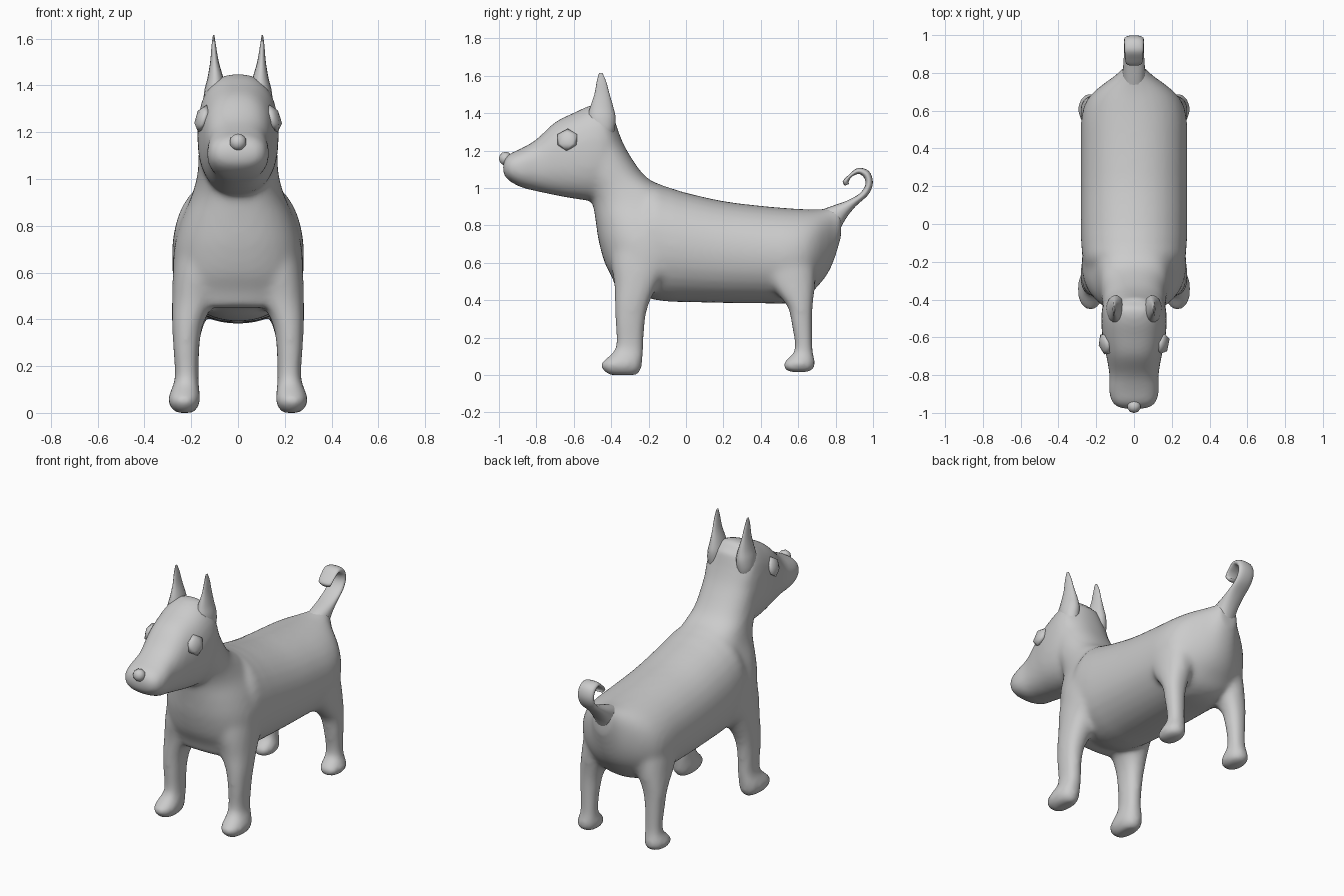
import bpy, bmesh, math


def spline(rows, steps):
    """Catmull-Rom resampling of section rows."""
    out = []
    for i in range(len(rows) - 1):
        p = [rows[max(0, min(len(rows) - 1, i + k))] for k in (-1, 0, 1, 2)]
        for s in range(steps):
            t = s / steps
            out.append([0.5 * (2 * b + (c - a) * t + (2 * a - 5 * b + 4 * c - d) * t * t
                               + (3 * b - a - 3 * c + d) * t ** 3) for a, b, c, d in zip(*p)])
    return out + [list(rows[-1])]


def loft(bm, rows, power=2.4, n=32, steps=4, mirror=False):
    """Each row: (yA, zA, yB, zB, x0, x1) = two opposite edge points and an x range."""
    rings = []
    for ya, za, yb, zb, x0, x1 in spline(rows, steps):
        ring = []
        for k in range(n):
            a = 2 * math.pi * k / n
            c, s = math.cos(a), math.sin(a)
            c = math.copysign(abs(c) ** (2 / power), c)
            s = math.copysign(abs(s) ** (2 / power), s)
            x = (x0 + x1) / 2 + c * (x1 - x0) / 2
            y = (ya + yb) / 2 + s * (yb - ya) / 2
            z = (za + zb) / 2 + s * (zb - za) / 2
            ring.append(bm.verts.new((-x if mirror else x, y, z)))
        rings.append(ring)
    for r, q in zip(rings, rings[1:]):
        for k in range(n):
            bm.faces.new((r[k], r[(k + 1) % n], q[(k + 1) % n], q[k]))
    bm.faces.new(rings[0])
    bm.faces.new(rings[-1])


def finish(bm, name):
    bmesh.ops.recalc_face_normals(bm, faces=bm.faces[:])
    for f in bm.faces:
        f.smooth = True
    me = bpy.data.meshes.new(name)
    bm.to_mesh(me)
    bm.free()
    ob = bpy.data.objects.new(name, me)
    bpy.context.collection.objects.link(ob)
    return ob


def along_y(rows):   # (y, z bottom, z top, half width)
    return [(y, a, y, b, -w, w) for y, a, b, w in rows]


def along_z(rows):   # (z, y front, y back, x inner, x outer)
    return [(a, z, b, z, x0, x1) for z, a, b, x0, x1 in rows]


# Body: torso, neck, head and legs fused into one skin
bm = bmesh.new()
torso = [(-.32, .46, .85, .24), (-.2, .41, 1.02, .27), (-.1, .393, 1.005, .28), (0, .39, .975, .282),
         (.2, .385, .93, .282), (.4, .383, .905, .282), (.55, .383, .892, .28),
         (.64, .41, .887, .258), (.7, .47, .886, .212), (.75, .53, .89, .15),
         (.79, .61, .897, .095), (.83, .74, .902, .057)]
loft(bm, along_y(torso), 2.15)

neck = [(.45, -.37, -.15, .22), (.52, -.395, -.05, .265), (.6, -.435, 0, .278), (.72, -.468, .03, .272),
        (.82, -.483, .02, .245), (.92, -.5, -.02, .202), (1.0, -.53, -.12, .178),
        (1.07, -.57, -.225, .17), (1.2, -.6, -.315, .165), (1.3, -.58, -.36, .15),
        (1.4, -.55, -.39, .11)]
loft(bm, along_z([(z, a, b, -w, w) for z, a, b, w in neck]), 2.3)

head = [(-.978, 1.075, 1.14, .07), (-.948, 1.04, 1.18, .115), (-.88, 1.003, 1.212, .133),
        (-.8, .983, 1.26, .13), (-.7, .961, 1.352, .147), (-.6, .943, 1.402, .167),
        (-.5, .933, 1.445, .174), (-.43, .96, 1.437, .165), (-.38, 1.05, 1.32, .14)]
loft(bm, along_y(head), 2.4)

front_leg = [(.0, -.41, -.26, .19, .265), (.025, -.445, -.24, .17, .29), (.06, -.457, -.235, .16, .299),
             (.095, -.42, -.23, .165, .288), (.15, -.375, -.226, .168, .27), (.28, -.378, -.22, .165, .277),
             (.38, -.38, -.198, .148, .282), (.48, -.383, -.15, .1, .282), (.6, -.4, -.08, .05, .278),
             (.72, -.4, -.02, .0, .262), (.8, -.36, -.08, 0, .22)]
hind_leg = [(.015, .55, .66, .19, .265), (.035, .522, .685, .17, .29), (.065, .52, .69, .163, .297),
            (.09, .545, .687, .167, .285), (.14, .582, .677, .172, .27), (.28, .563, .675, .165, .277),
            (.37, .54, .678, .148, .282), (.48, .45, .69, .1, .28), (.6, .38, .69, .05, .272),
            (.7, .4, .66, 0, .25)]
for flip in (False, True):
    loft(bm, along_z(front_leg), 2.3, mirror=flip)
    loft(bm, along_z(hind_leg), 2.3, mirror=flip)
body = finish(bm, "body")
rem = body.modifiers.new("fuse", 'REMESH')
rem.mode = 'VOXEL'
rem.voxel_size = 0.014
rem.use_smooth_shade = True
smo = body.modifiers.new("soften", 'SMOOTH')
smo.factor = 0.5
smo.iterations = 16

# Ears
bm = bmesh.new()
ear = [(1.22, -.46, -.41, .07, .11), (1.3, -.5, -.385, .055, .145), (1.37, -.525, -.376, .05, .145),
       (1.43, -.513, -.388, .062, .131), (1.5, -.49, -.408, .082, .119),
       (1.57, -.477, -.427, .094, .113), (1.615, -.465, -.447, .101, .107)]
for flip in (False, True):
    loft(bm, along_z(ear), 2, 16, mirror=flip)
finish(bm, "ears")

# Curled tail: rows give outer edge, inner edge, half width
bm = bmesh.new()
tail = [(.79, .7, .66, .86, .07), (.845, .82, .77, .9, .06), (.905, .9, .86, .932, .054),
        (.975, .965, .925, .968, .052), (.999, 1.03, .957, 1.01, .052), (.978, 1.09, .955, 1.05, .052),
        (.92, 1.107, .925, 1.075, .05), (.87, 1.07, .887, 1.06, .047), (.838, 1.035, .87, 1.035, .043),
        (.85, 1.012, .872, 1.022, .03)]
loft(bm, [(a, b, c, d, -w, w) for a, b, c, d, w in tail], 2.3, 20)
finish(bm, "tail")


# Eyes and nose
def ball(name, loc, scale, rot, sub):
    bpy.ops.mesh.primitive_ico_sphere_add(subdivisions=sub, radius=1, location=loc, rotation=rot)
    ob = bpy.context.object
    ob.name = name
    ob.scale = scale
    bpy.ops.object.shade_smooth()


for s, side in ((1, "left"), (-1, "right")):
    ball(side + "_eye", (s * .152, -.635, 1.258), (.032, .062, .062), (0, s * -.3, s * -.2), 1)
ball("nose", (0, -.965, 1.157), (.037, .036, .037), (0, 0, 0), 2)
